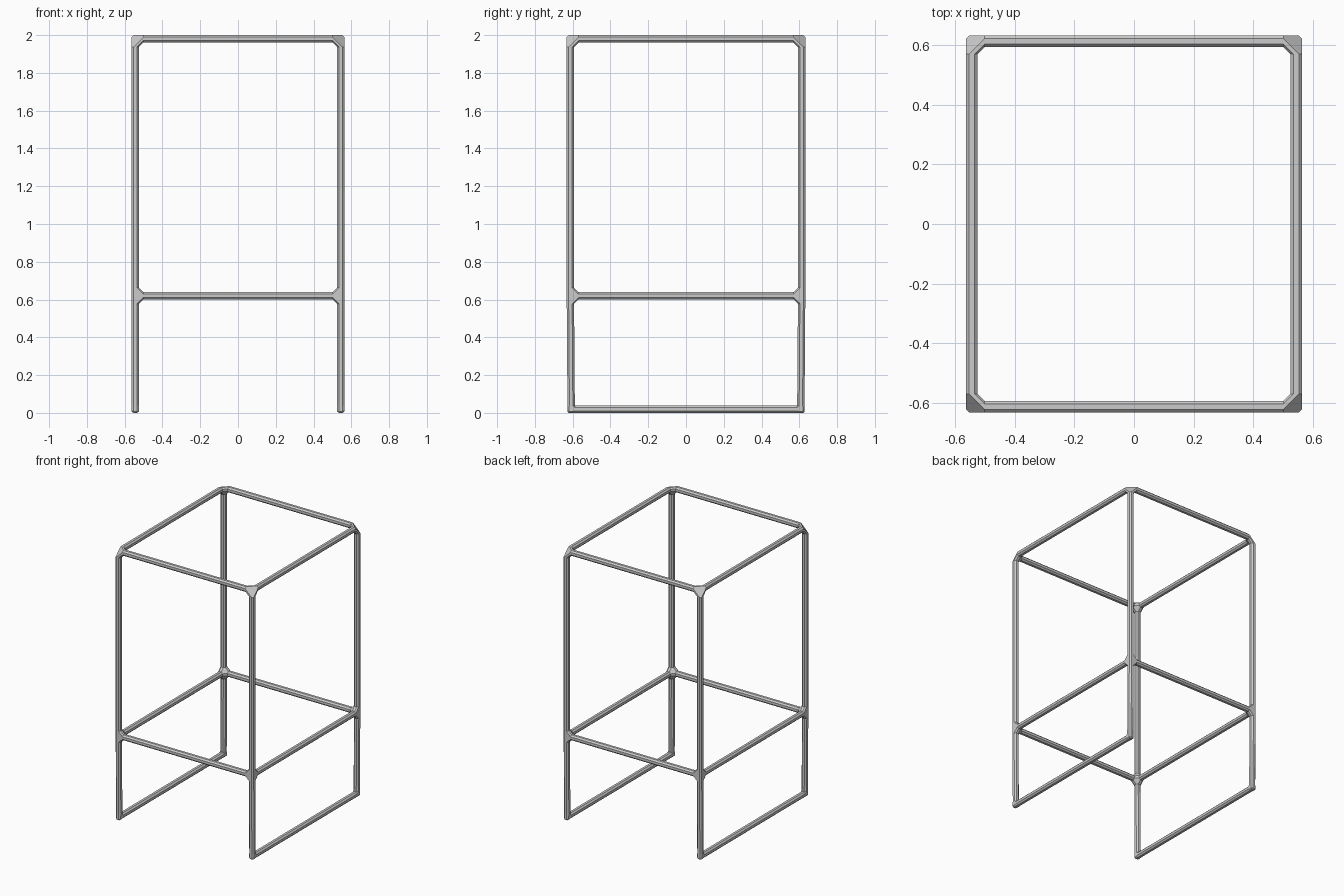
import bpy, bmesh
from mathutils import Vector

if "Cube" in bpy.data.objects:
    bpy.data.objects.remove(bpy.data.objects["Cube"])

H, C = 0.0195, 0.0105         # half bar thickness, corner chamfer
X, Y = 0.5435, 0.612          # post centre lines
TOP, MID, FOOT = 1.9805, 0.62, 0.0195
D = 0.043                     # reach of the corner joints
FY = Y - 0.004                # feet lean in slightly


def ring(p, axis):
    """Octagonal bar section centred on p, perpendicular to axis."""
    a, b = [i for i in range(3) if i != axis]
    k = H - C
    pts = []
    for u, v in ((k, H), (H, k), (H, -k), (k, -H), (-k, -H), (-H, -k), (-H, k), (-k, H)):
        q = Vector(p)
        q[a] += u
        q[b] += v
        pts.append(q)
    return pts


def hull(name, *rings):
    """Solid part wrapped around its bar sections."""
    bm = bmesh.new()
    for r in rings:
        for p in r:
            bm.verts.new(p)
    res = bmesh.ops.convex_hull(bm, input=bm.verts[:])
    junk = [g for g in res["geom_interior"] if isinstance(g, bmesh.types.BMVert)]
    bmesh.ops.delete(bm, geom=junk, context='VERTS')
    bmesh.ops.dissolve_limit(bm, angle_limit=0.01, verts=bm.verts[:], edges=bm.edges[:])
    bmesh.ops.recalc_face_normals(bm, faces=bm.faces[:])
    me = bpy.data.meshes.new(name)
    bm.to_mesh(me)
    bm.free()
    ob = bpy.data.objects.new(name, me)
    bpy.context.collection.objects.link(ob)
    return ob


for sx in (-1, 1):
    for sy in (-1, 1):
        x, y, fy = sx * X, sy * Y, sy * FY
        # Corner posts: upper and lower lengths
        hull("upper_post", ring((x, y, TOP - D), 2), ring((x, y, MID + D), 2))
        hull("lower_post", ring((x, y, MID - D), 2), ring((x, fy, FOOT + 0.02), 2))
        # Gusseted corner joints at the top and middle frames
        for z in (TOP, MID):
            rings = [ring((x - sx * D, y, z), 0), ring((x, y - sy * D, z), 1),
                     ring((x, y, z - D), 2)]
            if z == MID:
                rings.append(ring((x, y, z + D), 2))
            hull("corner_joint", *rings)
        # Plain foot corner
        hull("foot_joint", ring((x, fy, FOOT + 0.02), 2), ring((x, fy, FOOT - 0.012), 2),
             ring((x, fy - sy * 0.02, FOOT), 1), ring((x, fy + sy * 0.012, FOOT), 1))

# Horizontal rails
for z, label in ((TOP, "top"), (MID, "middle")):
    for s in (-1, 1):
        hull(label + "_cross_rail", ring((D - X, s * Y, z), 0), ring((X - D, s * Y, z), 0))
        hull(label + "_side_rail", ring((s * X, D - Y, z), 1), ring((s * X, Y - D, z), 1))

# Floor rails on the two sides only
for s in (-1, 1):
    hull("floor_rail", ring((s * X, 0.01 - FY, FOOT), 1), ring((s * X, FY - 0.01, FOOT), 1))
